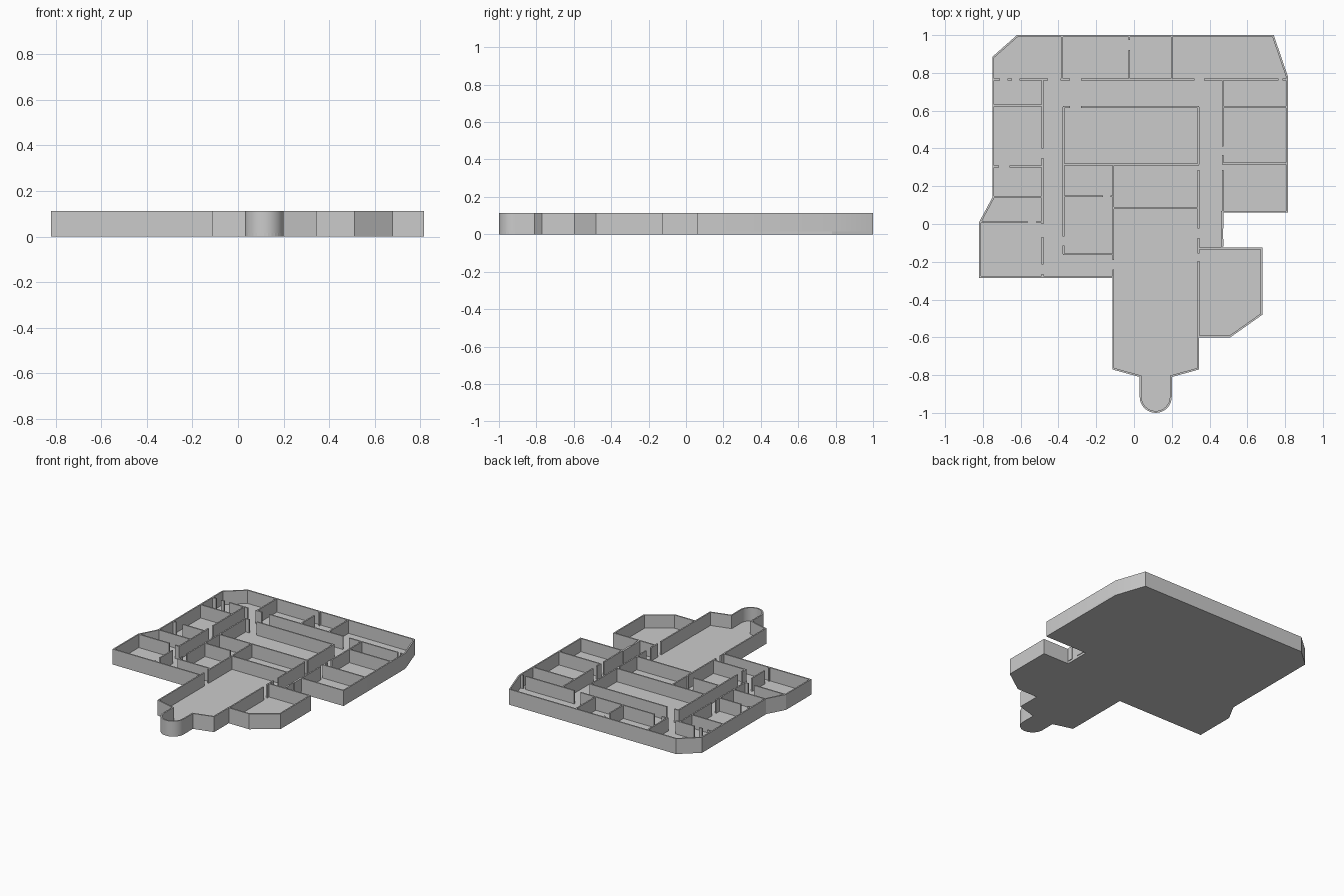
import bpy
import bmesh
import math

WALL_TOP = 0.113
FLOOR_TOP = 0.016
THICKNESS = 0.01

if "Cube" in bpy.data.objects:
    bpy.data.objects.remove(bpy.data.objects["Cube"], do_unlink=True)

# One plain grey for the whole building
grey = bpy.data.materials.new("plain_grey")
grey.use_nodes = True
grey.diffuse_color = (0.6, 0.6, 0.6, 1)
grey.node_tree.nodes["Principled BSDF"].inputs["Base Color"].default_value = (0.6, 0.6, 0.6, 1)


def finish(name, bm):
    """Turn a bmesh into a named object with the grey material."""
    bmesh.ops.recalc_face_normals(bm, faces=bm.faces)
    mesh = bpy.data.meshes.new(name)
    bm.to_mesh(mesh)
    bm.free()
    mesh.materials.append(grey)
    obj = bpy.data.objects.new(name, mesh)
    bpy.context.collection.objects.link(obj)
    return obj


def raise_faces(bm, height):
    """Extrude the flat faces straight up into a solid."""
    result = bmesh.ops.extrude_face_region(bm, geom=bm.faces[:], use_keep_orig=True)
    top = [v for v in result["geom"] if isinstance(v, bmesh.types.BMVert)]
    bmesh.ops.translate(bm, verts=top, vec=(0, 0, height))


def flat_plan(points):
    bm = bmesh.new()
    bm.faces.new([bm.verts.new((x, y, 0)) for x, y in points])
    bm.normal_update()
    return bm


def add_box(bm, x0, x1, y0, y1):
    """Add one straight wall piece standing on the floor."""
    cube = bmesh.ops.create_cube(bm, size=1)["verts"]
    height = WALL_TOP - FLOOR_TOP
    bmesh.ops.scale(bm, verts=cube, vec=(x1 - x0, y1 - y0, height))
    bmesh.ops.translate(bm, verts=cube, vec=((x0 + x1) / 2, (y0 + y1) / 2, FLOOR_TOP + height / 2))


def partition(name, along_x, position, start, end, doorways=()):
    """Build a wall line that is broken by full-height doorways."""
    bm = bmesh.new()
    stops = [start] + [edge for door in doorways for edge in door] + [end]
    half = THICKNESS / 2
    for a, b in zip(stops[::2], stops[1::2]):
        if along_x:
            add_box(bm, a, b, position - half, position + half)
        else:
            add_box(bm, position - half, position + half, a, b)
    finish(name, bm)


# Building outline, with a rounded bay at the front
bay = []
for i in range(17):
    angle = -math.pi * i / 16
    bay.append((0.115 + 0.085 * math.cos(angle), -0.915 + 0.085 * math.sin(angle)))
outline = [(-0.75, 0.885), (-0.62, 1), (0.74, 1), (0.815, 0.78), (0.815, 0.06),
           (0.47, 0.06), (0.47, -0.125), (0.68, -0.125), (0.68, -0.48), (0.51, -0.6),
           (0.345, -0.6), (0.345, -0.77), (0.2, -0.81)]
outline += bay
outline += [(0.03, -0.81), (-0.115, -0.77), (-0.115, -0.285), (-0.82, -0.285),
            (-0.82, 0.01), (-0.75, 0.14)]

# Floor slab
bm = flat_plan(outline)
raise_faces(bm, FLOOR_TOP)
finish("floor", bm)

# Outer wall: a mitred ring raised to full height
bm = flat_plan(outline)
inner = bm.faces[:]
bmesh.ops.inset_region(bm, faces=inner, thickness=THICKNESS, use_even_offset=True, use_boundary=True)
bmesh.ops.delete(bm, geom=inner, context='FACES')
raise_faces(bm, WALL_TOP)
outer_wall = finish("outer_wall", bm)
bpy.context.view_layer.objects.active = outer_wall
outer_wall.select_set(True)
bpy.ops.object.shade_smooth_by_angle(angle=math.radians(20))

# Back rooms
partition("back_corridor_wall", True, 0.765, -0.745, 0.81,
          [(-0.71, -0.67), (-0.645, -0.605), (-0.455, -0.39), (-0.34, -0.28), (0.32, 0.37),
           (0.765, 0.785)])
partition("back_divider_right", False, -0.382, 0.765, 0.995)
partition("back_divider_middle", False, -0.025, 0.765, 0.995, [(0.92, 0.975)])
partition("back_divider_left", False, 0.2, 0.765, 0.995)

# Right wing rooms
partition("right_corridor_wall", False, -0.485, -0.28, 0.765,
          [(-0.265, -0.215), (-0.07, 0.0), (0.35, 0.4)])
partition("right_divider_back", True, 0.628, -0.745, -0.485)
partition("right_divider_middle", True, 0.305, -0.745, -0.485, [(-0.715, -0.66)])
partition("right_divider_front", True, 0.143, -0.745, -0.485)
partition("right_divider_corner", True, 0.01, -0.815, -0.485, [(-0.565, -0.515)])

# Central block
partition("core_back_wall", True, 0.62, -0.375, 0.345, [(-0.34, -0.28)])
partition("core_right_wall", False, -0.373, -0.16, 0.62, [(-0.115, -0.065)])
partition("core_left_wall", False, 0.342, -0.6, 0.62,
          [(-0.195, -0.155), (-0.075, -0.025), (0.285, 0.315)])
partition("core_middle_wall", True, 0.316, -0.375, 0.345)
partition("core_closet_wall", True, 0.147, -0.375, -0.11, [(-0.165, -0.125)])
partition("core_front_wall", True, -0.16, -0.375, -0.11)
partition("hall_right_wall", False, -0.11, -0.285, 0.316, [(-0.24, -0.19)])
partition("hall_back_wall", True, 0.085, -0.11, 0.345)

# Left wing rooms
partition("left_corridor_wall", False, 0.47, -0.12, 0.765,
          [(-0.08, -0.025), (0.285, 0.315), (0.365, 0.41)])
partition("left_divider_back", True, 0.62, 0.47, 0.81)
partition("left_divider_middle", True, 0.32, 0.47, 0.81)
partition("side_room_back_wall", True, -0.13, 0.342, 0.475)
